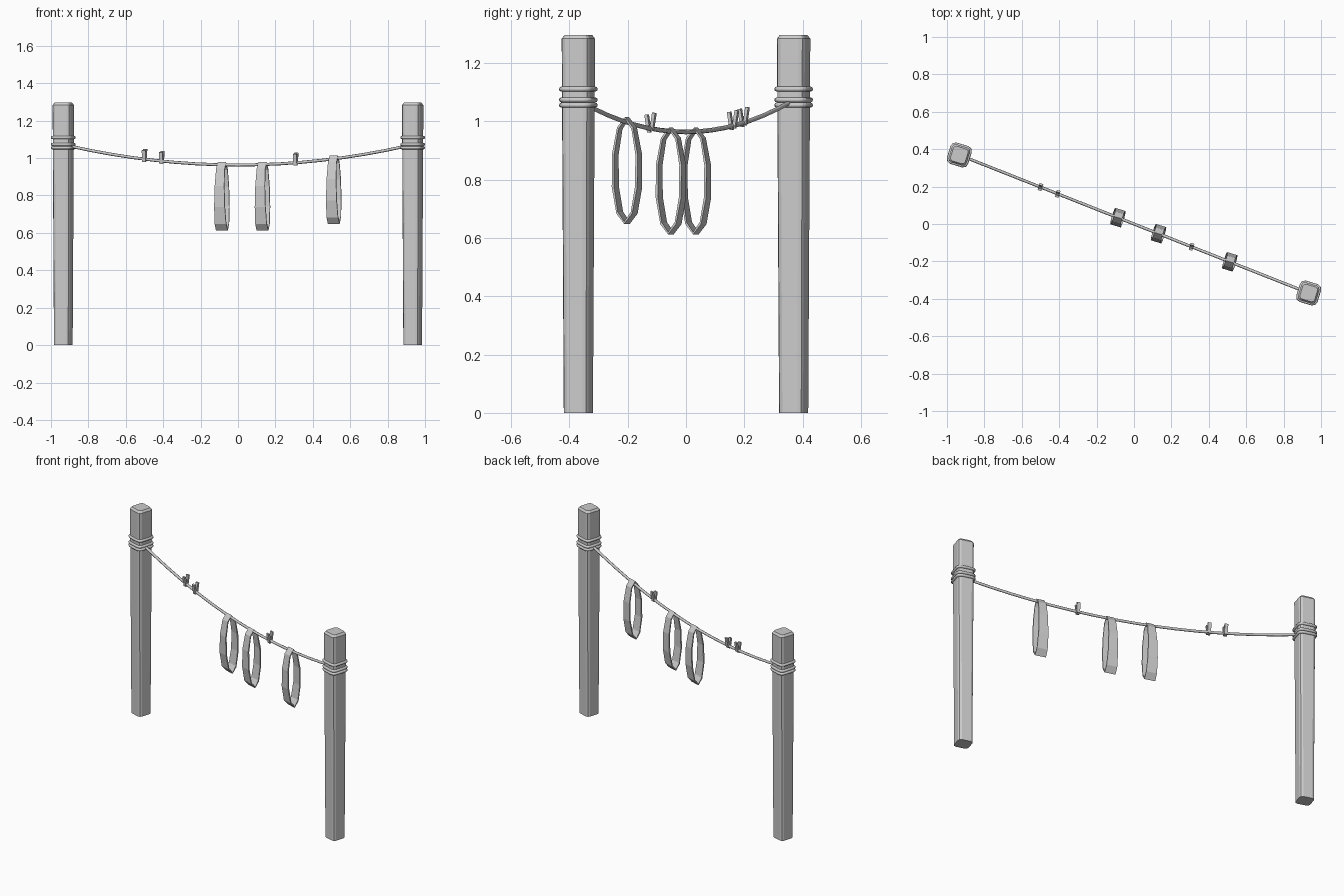
import bpy, bmesh, math
from mathutils import Matrix, Vector

cube = bpy.data.objects.get("Cube")
if cube:
    bpy.data.objects.remove(cube, do_unlink=True)

grey = bpy.data.materials.new("plain grey")
grey.use_nodes = True
grey.diffuse_color = (0.6, 0.6, 0.6, 1)
grey.node_tree.nodes["Principled BSDF"].inputs["Base Color"].default_value = (0.6, 0.6, 0.6, 1)

YAW = math.radians(-17)
POST = Vector((0.934, -0.369, 0))


def rope_point(x):
    return Vector((x, x * POST.y / POST.x, 0.963 + 0.125 * x * x))


def finish(obj, smooth=False):
    obj.data.materials.append(grey)
    if smooth:
        bpy.ops.object.select_all(action='DESELECT')
        obj.select_set(True)
        bpy.context.view_layer.objects.active = obj
        bpy.ops.object.shade_smooth_by_angle(angle=math.radians(35))


def mesh_object(name, bm, location, smooth=False):
    bmesh.ops.recalc_face_normals(bm, faces=bm.faces)
    mesh = bpy.data.meshes.new(name)
    bm.to_mesh(mesh)
    bm.free()
    obj = bpy.data.objects.new(name, mesh)
    bpy.context.collection.objects.link(obj)
    obj.location = location
    obj.rotation_euler.z = YAW
    finish(obj, smooth)


def loft(bm, rings, close=False):
    """Bridge rings of points; cap the ends unless the loft is closed."""
    rows = [[bm.verts.new(p) for p in ring] for ring in rings]
    n = len(rows[0])
    for a, b in zip(rows, rows[1:] + rows[:1] if close else rows[1:]):
        for i in range(n):
            j = (i + 1) % n
            bm.faces.new((a[i], a[j], b[j], b[i]))
    if not close:
        bm.faces.new(rows[0])
        bm.faces.new(rows[-1])


def rounded_square(half, cut, z):
    pts = []
    for k in range(4):
        turn = Matrix.Rotation(k * math.pi / 2, 3, 'Z')
        for x, y in ((half, half - cut), (half - cut * 0.3, half - cut * 0.3), (half - cut, half)):
            pts.append(turn @ Vector((x, y, z)))
    return pts


def tube(name, points, radius, closed=False):
    curve = bpy.data.curves.new(name, 'CURVE')
    curve.dimensions = '3D'
    curve.bevel_depth = radius
    curve.bevel_resolution = 2
    curve.use_fill_caps = True
    spline = curve.splines.new('POLY')
    spline.points.add(len(points) - 1)
    for p, co in zip(spline.points, points):
        p.co = (*co, 1)
    spline.use_cyclic_u = closed
    obj = bpy.data.objects.new(name, curve)
    bpy.context.collection.objects.link(obj)
    curve.materials.append(grey)
    return obj


# Tapered posts with three rope wraps each
for side, sign in (("left", 1), ("right", -1)):
    bm = bmesh.new()
    loft(bm, [rounded_square(0.044, 0.017, 0),
              rounded_square(0.05, 0.018, 1.283),
              rounded_square(0.041, 0.015, 1.296)])
    mesh_object(side + "_post", bm, POST * sign)
    for i, z in enumerate((1.11, 1.073, 1.055)):
        wrap = tube(f"{side}_rope_wrap_{i + 1}", rounded_square(0.051, 0.019, z), 0.0085, True)
        wrap.location = POST * sign
        wrap.rotation_euler.z = YAW

# Sagging rope
tube("rope", [rope_point(-0.9 + 1.8 * i / 16) for i in range(17)], 0.008)

# Hanging band loops, wider at the bottom
for i, (x, top) in enumerate(((-0.086, 0.978), (0.131, 0.978), (0.512, 1.014))):
    bm = bmesh.new()
    rings = []
    for k in range(10):
        a = math.radians(90 + 36 * k)
        c, s = math.cos(a), math.sin(a)
        w = 0.028 - 0.005 * s
        rings.append([Vector((dx, c * (0.048 - t), s * (0.183 - t)))
                      for dx, t in ((-w, 0), (w, 0), (w, 0.008), (-w, 0.008))])
    loft(bm, rings, True)
    spot = rope_point(x)
    spot.z = top - 0.183
    mesh_object(f"hanging_loop_{i + 1}", bm, spot)

# Pegs: two slats in a narrow V astride the rope
for i, x in enumerate((-0.5, -0.408, 0.308)):
    bm = bmesh.new()
    for sign in (-1, 1):
        m = (Matrix.Translation((0, sign * 0.009, 0.02 + 0.003 * sign))
             @ Matrix.Rotation(sign * math.radians(-9), 4, 'X')
             @ Matrix.Diagonal((0.02, 0.011, 0.062, 1)))
        bmesh.ops.create_cube(bm, size=1, matrix=m)
    mesh_object(f"peg_{i + 1}", bm, rope_point(x))
